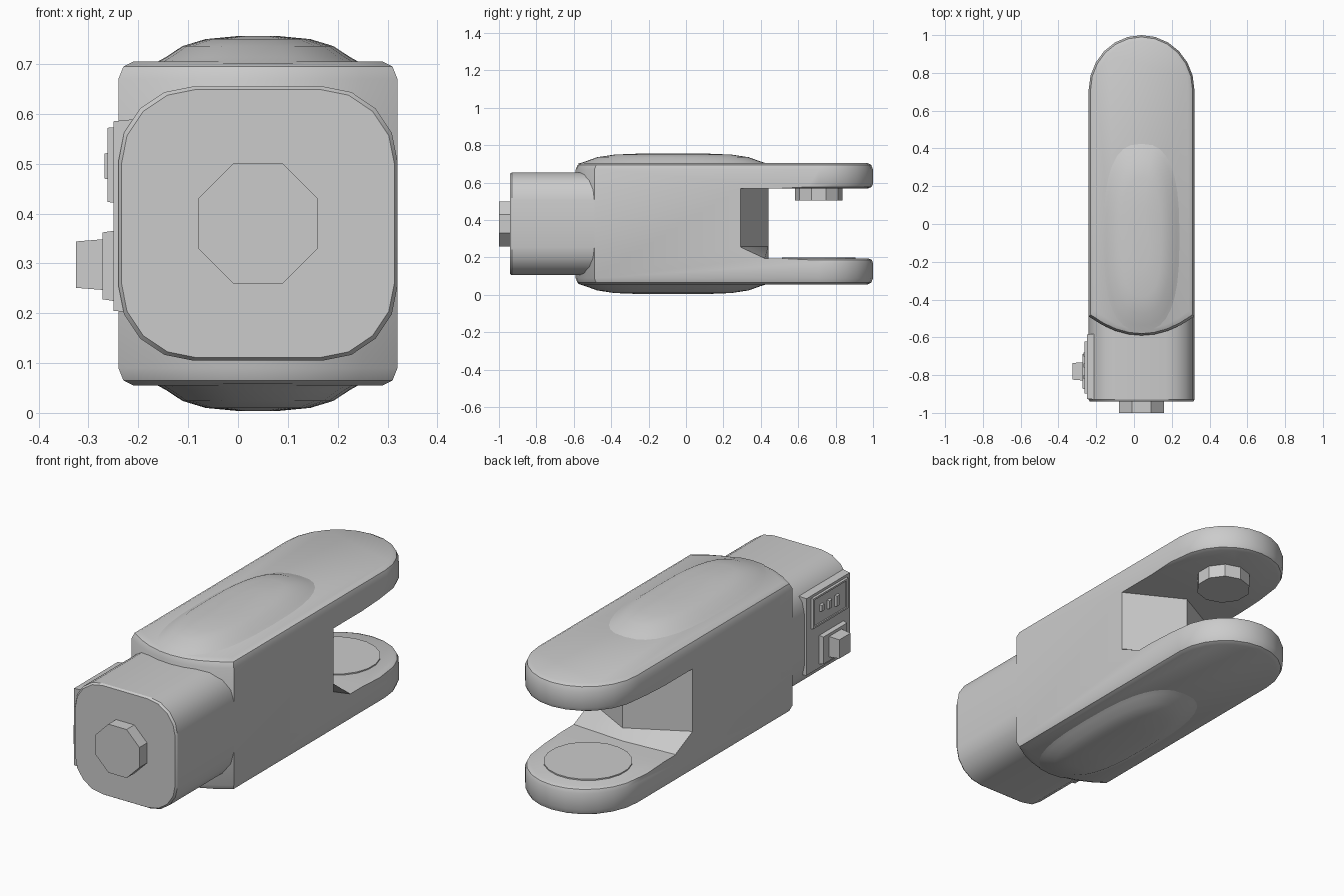
import bpy, bmesh, math
from mathutils import Matrix

cube = bpy.data.objects.get("Cube")
if cube:
    bpy.data.objects.remove(cube, do_unlink=True)

CX, CZ, HALF = 0.04, 0.38, 0.28   # axis of the model and half its width

grey = bpy.data.materials.new("plain_grey")
grey.use_nodes = True
grey.diffuse_color = (0.6, 0.6, 0.6, 1)
grey.node_tree.nodes["Principled BSDF"].inputs["Base Color"].default_value = (0.6, 0.6, 0.6, 1)


def loft(name, rings, helper=False):
    """Skin a stack of equal-length point rings and cap both ends."""
    bm = bmesh.new()
    loops = [[bm.verts.new(p) for p in ring] for ring in rings]
    n = len(loops[0])
    for a, b in zip(loops, loops[1:]):
        for i in range(n):
            j = (i + 1) % n
            bm.faces.new((a[i], a[j], b[j], b[i]))
    bm.faces.new(loops[0])
    bm.faces.new(loops[-1])
    bmesh.ops.recalc_face_normals(bm, faces=bm.faces)
    mesh = bpy.data.meshes.new(name)
    bm.to_mesh(mesh)
    bm.free()
    obj = bpy.data.objects.new(name, mesh)
    bpy.context.collection.objects.link(obj)
    mesh.materials.append(grey)
    obj.hide_render = helper
    obj.hide_viewport = False
    return obj


def box(name, x, y, z, taper=0.0):
    """Box whose outer (-x) face is shrunk by taper."""
    def ring(px, t):
        return [(px, y[0] + t, z[0] + t), (px, y[1] - t, z[0] + t),
                (px, y[1] - t, z[1] - t), (px, y[0] + t, z[1] - t)]
    return loft(name, [ring(x[1], 0), ring(x[0], taper)])


def apply_mod(obj, kind, **settings):
    mod = obj.modifiers.new(kind.title(), kind)
    for key, value in settings.items():
        setattr(mod, key, value)
    bpy.ops.object.select_all(action="DESELECT")
    bpy.context.view_layer.objects.active = obj
    obj.select_set(True)
    bpy.ops.object.modifier_apply(modifier=mod.name)


def smooth(obj, angle=30):
    bpy.ops.object.select_all(action="DESELECT")
    bpy.context.view_layer.objects.active = obj
    obj.select_set(True)
    bpy.ops.object.shade_smooth_by_angle(angle=math.radians(angle))


def plan(inset):
    """Plan outline of the fork: shallow arc in front, round tip behind."""
    w = HALF - inset
    pts = []
    for i in range(9):
        t = i / 4 - 1
        pts.append((CX + w * t, -0.59 + inset + 0.1 * t * t))
    for i in range(13):
        a = math.pi * i / 12
        pts.append((CX + w * math.cos(a), 0.71 + (0.29 - inset) * math.sin(a)))
    return pts


# Fork body: rounded slab with softened top and bottom rims
levels = [(0.055, 0.03), (0.065, 0.01), (0.09, 0), (0.67, 0), (0.695, 0.01), (0.705, 0.03)]
fork = loft("fork_body", [[(x, y, z) for x, y in plan(i)] for z, i in levels])


# Slot between the two prongs, with a wedge-shaped end wall and sloped floor
def slot_ring(z, corner):
    return [(CX - HALF - 0.02, corner, z), (CX, 0.44, z), (CX + HALF + 0.02, corner, z),
            (CX + HALF + 0.02, 1.2, z), (CX - HALF - 0.02, 1.2, z)]


cutter = loft("slot_cutter", [slot_ring(0.195, 0.42), slot_ring(0.26, 0.28),
                              slot_ring(0.57, 0.28)], helper=True)
apply_mod(fork, "BOOLEAN", object=cutter, operation="DIFFERENCE", solver="EXACT")
bpy.data.objects.remove(cutter, do_unlink=True)

# Soften the inner rims of the prongs
bm = bmesh.new()
bm.from_mesh(fork.data)
rim = [e for e in bm.edges
       if all(v.co.y > 0.6 and (abs(v.co.z - 0.195) < 0.002 or abs(v.co.z - 0.57) < 0.002)
              for v in e.verts)]
bmesh.ops.bevel(bm, geom=rim, offset=0.025, segments=2, profile=0.5, affect="EDGES")
bm.to_mesh(fork.data)
bm.free()
smooth(fork)


# Shallow swellings on the top and underside
def swelling(name, base, direction):
    rings = []
    for s, h in [(1, 0), (0.88, 0.014), (0.72, 0.036), (0.5, 0.05), (0.2, 0.056)]:
        ring = []
        for i in range(32):
            a = math.tau * i / 32
            c, d = math.cos(a), math.sin(a)
            px = math.copysign(abs(c) ** 0.75, c) * 0.21 * s
            py = math.copysign(abs(d) ** 0.75, d) * 0.51 * s ** 0.7
            ring.append((CX + px, -0.07 + py, base + direction * h))
        rings.append(ring)
    smooth(loft(name, rings), 40)


swelling("top_swelling", 0.70, 1)
swelling("bottom_swelling", 0.06, -1)


# Front block: rounded square bar
def rounded_square(y, inset):
    r, w, h = 0.15, HALF - inset, 0.275 - inset
    ring = []
    for k in range(4):
        sx, sz = [(1, 1), (-1, 1), (-1, -1), (1, -1)][k]
        for i in range(5):
            a = math.pi / 2 * (k + i / 4)
            ring.append((CX + sx * (w - r) + r * math.cos(a), y,
                         CZ + sz * (h - r) + r * math.sin(a)))
    return ring


smooth(loft("front_block", [rounded_square(-0.94, 0.006), rounded_square(-0.93, 0),
                            rounded_square(-0.4, 0)]))


# Octagonal and round studs
def stud(name, sides, radius, center, axis, start, end):
    rings = []
    for pos in (start, end):
        ring = []
        for i in range(sides):
            a = math.tau * (i + 0.5) / sides
            u, v = radius * math.cos(a), radius * math.sin(a)
            if axis == "y":
                ring.append((center[0] + u, pos, center[1] + v))
            else:
                ring.append((center[0] + u, center[1] + v, pos))
        rings.append(ring)
    return loft(name, rings)


stud("front_shaft", 8, 0.13, (CX, CZ), "y", -1.0, -0.9)
stud("upper_prong_boss", 10, 0.128, (CX, 0.71), "z", 0.505, 0.6)
stud("lower_prong_disc", 20, 0.2, (CX, 0.71), "z", 0.15, 0.201)

# Side connector panel, with a framed recess, a socket plate and a knob
box("side_panel", (-0.25, -0.2), (-0.93, -0.58), (0.2, 0.59), 0.005)
box("recess_plate", (-0.256, -0.22), (-0.9, -0.62), (0.42, 0.575), 0.004)
for label, y, z in [("front", (-0.9, -0.88), (0.42, 0.575)),
                    ("back", (-0.64, -0.62), (0.42, 0.575)),
                    ("top", (-0.9, -0.62), (0.56, 0.575)),
                    ("bottom", (-0.9, -0.62), (0.42, 0.435))]:
    box("recess_frame_" + label, (-0.262, -0.22), y, z, 0.003)
for i in range(3):
    y = -0.83 + 0.06 * i
    box("contact_%d" % (i + 1), (-0.268, -0.22), (y, y + 0.04), (0.46 + 0.01 * i, 0.53), 0.01)
box("socket_plate", (-0.272, -0.22), (-0.88, -0.68), (0.22, 0.37), 0.008)
box("side_knob", (-0.325, -0.25), (-0.83, -0.73), (0.245, 0.35), 0.006)
